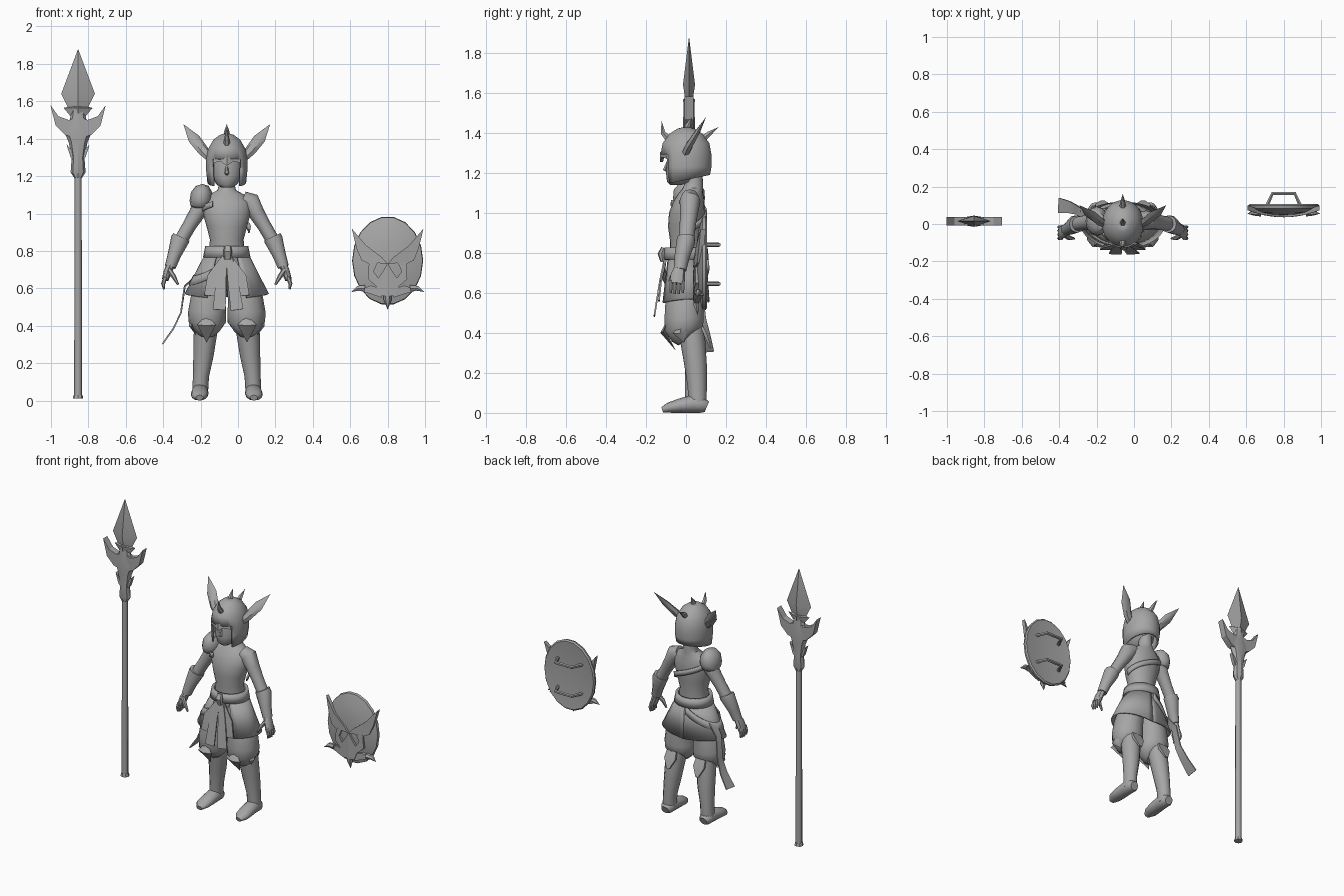
import bpy, bmesh, math
from mathutils import Vector

grey = bpy.data.materials.new("plain_grey")
grey.diffuse_color = (0.38, 0.38, 0.38, 1)
CX = -0.06                       # body centre line
AX = {'X': Vector((1, 0, 0)), 'Y': Vector((0, 1, 0)), 'Z': Vector((0, 0, 1))}


def finish(name, bm, thick=0, angle=40):
    bmesh.ops.remove_doubles(bm, verts=bm.verts, dist=1e-5)
    bmesh.ops.recalc_face_normals(bm, faces=bm.faces)
    me = bpy.data.meshes.new(name)
    bm.to_mesh(me)
    bm.free()
    me.polygons.foreach_set("use_smooth", [True] * len(me.polygons))
    me.set_sharp_from_angle(angle=math.radians(angle))
    me.materials.append(grey)
    ob = bpy.data.objects.new(name, me)
    bpy.context.collection.objects.link(ob)
    if thick:
        m = ob.modifiers.new("thickness", 'SOLIDIFY')
        m.thickness, m.offset = thick, 0
    return ob


def tube(name, pts, n=10, ref='X', axis=None, box=False, angle=40):
    """Loft of elliptical rings (x, y, z, r along ref, other r)."""
    bm, rings = bmesh.new(), []
    P = [Vector(p[:3]) for p in pts]
    for i, p in enumerate(pts):
        t = Vector(axis) if axis else P[min(i + 1, len(P) - 1)] - P[max(i - 1, 0)]
        t.normalize()
        v = t.cross(AX[ref]).normalized()
        u = v.cross(t)
        ru, rv = p[3], p[-1]
        off, k = (math.pi / 4, 1.414) if box else (0, 1)
        rings.append([bm.verts.new(P[i] + u * ru * k * math.cos(a) + v * rv * k * math.sin(a))
                      for a in (off + 2 * math.pi * j / n for j in range(n))])
    for a, b in zip(rings, rings[1:]):
        for j in range(n):
            bm.faces.new((a[j], a[(j + 1) % n], b[(j + 1) % n], b[j]))
    for r, p in ((rings[0], pts[0]), (rings[-1], pts[-1])):
        if p[3] > 0:
            bm.faces.new(r)
    return finish(name, bm, angle=angle)


def plate(name, pts, cx, y0, y1, bend=0, sides=(1, -1)):
    """Extruded x-z outline, mirrored about cx, optionally bowed backwards."""
    bm = bmesh.new()
    for s in sides:
        f, b = [[bm.verts.new((cx + s * x, y + bend * x * x, z)) for x, z in pts] for y in (y0, y1)]
        bm.faces.new(f)
        bm.faces.new(b)
        for i in range(len(pts)):
            j = (i + 1) % len(pts)
            bm.faces.new((f[i], f[j], b[j], b[i]))
    return finish(name, bm, angle=30)


def band(name, a0, a1, top, bot, n=20, thick=0.01, cy=0.0):
    """Strip round the body; top/bot give (rx, ry, z) for t in 0..1."""
    bm, rows = bmesh.new(), []
    for i in range(n + 1):
        t = i / n
        a = math.radians(a0 + (a1 - a0) * t)
        rows.append([bm.verts.new((CX + rx * math.cos(a), cy + ry * math.sin(a), z))
                     for rx, ry, z in (top(t), bot(t))])
    for (a, b), (c, d) in zip(rows, rows[1:]):
        bm.faces.new((a, c, d, b))
    return finish(name, bm, thick)


# ---- spear
SX, SY = -0.855, 0.015
def spear(name, rows, n, angle=30):
    tube(name, [(SX, SY, z, rx, ry) for z, rx, ry in rows], n, angle=angle)
spear("spear_shaft", [(0.02, .021, .021), (1.22, .019, .019)], 8, 50)
spear("spear_butt", [(0.01, .028, .028), (0.03, .024, .024)], 8)
spear("spear_socket", [(1.19, .02, .02), (1.22, .04, .028), (1.3, .034, .026), (1.38, .05, .03),
                       (1.44, .075, .03), (1.5, .045, .028), (1.57, .03, .025)], 8)
spear("spear_collar", [(1.52, .04, .025), (1.565, .078, .03), (1.572, .045, .02)], 4)
spear("spear_blade", [(1.56, .05, .018), (1.64, .09, .03), (1.88, 0, 0)], 4)
plate("spear_crescent", [(0, 1.40), (.07, 1.42), (.12, 1.47), (.148, 1.58), (.105, 1.52), (.05, 1.50),
                         (0, 1.52)], SX, SY - .022, SY + .022)
plate("spear_barbs", [(.02, 1.28), (.04, 1.3), (.062, 1.37), (.035, 1.34), (.02, 1.36)], SX, SY - .012, SY + .012)

# ---- shield
HX, HZ = 0.80, 0.748
tube("shield_disc", [(HX, y, HZ, rx, rz) for y, rx, rz in
     ((.085, 0, 0), (.106, .183, .228), (.098, .19, .237), (.082, .187, .233), (.062, .13, .165),
      (.052, .07, .09), (.048, 0, 0))], 18, axis=(0, -1, 0))
plate("shield_mask_horn", [(-.192, .92), (-.115, .83), (-.03, .765), (0, .73), (-.05, .735), (-.09, .725),
                           (-.14, .75), (-.165, .81)], HX, .036, .062, 1.0)
plate("shield_mask_cheek", [(-.1, .74), (-.055, .735), (-.075, .69), (-.05, .655), (-.02, .70), (0, .735),
                            (0, .56), (-.04, .56), (-.06, .61), (-.105, .65)], HX, .036, .062, 1.0)
plate("shield_mask_jaw", [(-.16, .59), (-.09, .57), (-.03, .55), (-.04, .6), (-.09, .615)], HX, .04, .064, 1.0)
for s in (1, -1):
    tube("shield_side_spike", [(HX + s * .12, .06, .60, .02), (HX + s * .16, .06, .60, .015),
                               (HX + s * .195, .055, .58, 0)], 6, ref='Y')
tube("shield_bottom_spike", [(HX, .055, .585, .02), (HX, .05, .54, .022, .016), (HX, .06, .485, 0)], 6)
for z in (.84, .645):
    tube("shield_handle", [(HX + x, y, z, .011) for x, y in
         ((-.09, .095), (-.06, .163), (.06, .163), (.09, .095))], 6, ref='Z')

# ---- torso, neck and head
tube("torso", [(CX, y, z, rx, ry) for z, rx, ry, y in
     ((.72, .1, .08, 0), (.8, .096, .082, 0), (.86, .09, .08, 0), (.93, .108, .09, 0), (1.0, .128, .09, .005),
      (1.06, .13, .078, .015), (1.10, .095, .06, .025), (1.125, .05, .05, .035), (1.15, .043, .045, .04),
      (1.22, .043, .045, .035))], 20, axis=(0, 0, 1))
tube("face", [(CX, y, z, rx, ry) for z, rx, ry, y in
     ((1.14, .03, .03, -.05), (1.155, .055, .06, -.035), (1.2, .083, .09, -.01), (1.26, .09, .096, 0),
      (1.32, .08, .09, 0), (1.36, .03, .03, 0))], 16, axis=(0, 0, 1))
tube("nose", [(CX, -.092, 1.255, .006), (CX, -.105, 1.215, .012), (CX, -.092, 1.205, .005)], 6)

# helmet shell with a face opening and a hem that drops at the front
bm = bmesh.new()
rows = ((1.425, .001, .001), (1.415, .035, .04), (1.39, .068, .08), (1.345, .094, .112), (1.29, .105, .122),
        (1.23, .105, .122), (1.165, .098, .115))
N = 28
rings = [[bm.verts.new((CX + rx * math.cos(a), ry * math.sin(a),
                        z + (ry * math.sin(a) * .22 if z < 1.2 else 0)))
          for a in (2 * math.pi * (j + .5) / N for j in range(N))] for z, rx, ry in rows]
for a, b in zip(rings, rings[1:]):
    for j in range(N):
        f = bm.faces.new((a[j], a[(j + 1) % N], b[(j + 1) % N], b[j]))
        c = f.calc_center_median()
        if c.z < 1.27 and c.y < 0 and abs(c.x - CX) < .068:
            bm.faces.remove(f)
finish("helmet", bm, .012)
plate("helmet_brow", [(0, 1.255), (.035, 1.28), (.075, 1.27), (.07, 1.295), (0, 1.305)], CX, -.13, -.115, 6)

# crest spikes: front, middle, back
for name, p in (("front", ((-.08, 1.36), (-.115, 1.40), (-.122, 1.46))),
                ("middle", ((.0, 1.40), (.01, 1.44), (.03, 1.478))),
                ("back", ((.075, 1.36), (.115, 1.395), (.162, 1.428)))):
    tube("helmet_spike_" + name, [(CX, p[0][0], p[0][1], .02), (CX, p[1][0], p[1][1], .014),
                                  (CX, p[2][0], p[2][1], 0)], 6)


# ---- paired parts
for s in (1, -1):
    def limb(name, pts, n=10, **k):
        return tube(name, [(CX + s * p[0],) + p[1:] for p in pts], n, **k)
    limb("helmet_ear", [(.085, -.005, 1.29, .02), (.125, .015, 1.335, .03, .02), (.175, .055, 1.40, .033, .014),
                        (.232, .10, 1.478, 0)], 6)
    limb("upper_arm", [(.085, .02, 1.075, .045), (.125, .02, 1.06, .056, .052), (.16, .015, 1.0, .043, .045),
                       (.20, .008, .935, .037, .04), (.25, 0, .85, .036, .038)], 12)
    limb("bracer", [(.243, 0, .875, .048, .046), (.25, 0, .86, .05, .047), (.28, -.02, .78, .036, .038),
                    (.302, -.03, .715, .03, .032)], 12)
    limb("palm", [(.298, -.03, .73, .022, .026), (.315, -.04, .69, .022, .036), (.33, -.045, .645, .018, .038)], 8)
    for i in range(4):
        y = -.076 + i * .02
        limb("finger", [(.328, y, .66, .012, .01), (.34, y, .625, .011, .01),
                        (.335, y, .592 + .006 * abs(i - 1.5), .006)], 6)
    limb("thumb", [(.31, -.06, .70, .014), (.285, -.075, .665, .013), (.26, -.078, .62, .006)], 6)
    limb("trouser_leg", [(.05, 0, .74, .055, .075), (.08, -.002, .64, .082, .09), (.1, -.008, .54, .094, .098),
                         (.105, -.01, .47, .102, .1), (.105, -.01, .42, .1, .098), (.107, 0, .385, .075, .078),
                         (.108, .01, .37, .055, .06)], 14)
    limb("shin", [(.108, .025, .42, .062, .065), (.115, .035, .35, .062, .062), (.125, .048, .24, .054, .056),
                  (.138, .056, .13, .043, .048), (.143, .058, .03, .042, .045)], 12)
    limb("foot", [(.143, .104, .03, .028), (.143, .085, .038, .042, .038), (.143, .03, .045, .045, .045),
                  (.145, -.03, .036, .047, .036), (.147, -.085, .026, .044, .026), (.145, -.118, .015, .02, .015)], 12)
    limb("knee_flap", [(.108, -.095, .455, .004, .003), (.108, -.115, .405, .05, .014), (.108, -.05, .31, 0)], 4)
    limb("knee_side_flap", [(.18, -.02, .44, .02), (.19, -.03, .40, .012, .035), (.165, -.01, .35, 0)], 4)
    limb("calf_flap", [(.108, .08, .43, .035, .006), (.108, .1, .385, .04, .008), (.108, .122, .325, .01, .004)],
         4, box=True)
    # skirt half: front edge to centre back
    a0, a1 = (-62, 90) if s > 0 else (242, 90)
    band("skirt_panel", a0, a1, lambda t: (.108, .096, .79),
         lambda t: (.225 - .01 * t, .128 - .015 * t, .55 + .02 * math.sin(3 * t)), 14, .01)
    # hanging front ribbons
    limb("front_ribbon", [(.01, -.105, .78, .014, .004), (.03, -.13, .66, .027, .004),
                          (.055 if s > 0 else .04, -.158, .485, .034, .004)], 4, box=True)
    limb("inner_ribbon", [(.01, -.1, .77, .014, .004), (.075, -.125, .66, .03, .004),
                          (.085, -.135, .56, .036, .004)], 4, box=True)

# ---- belt, sash, strap and shoulder pad
band("belt", 0, 360, lambda t: (.107, .1, .825), lambda t: (.119, .106, .765), 24, .016)
tube("belt_knot", [(CX + .005, -.112, .825, .018, .012), (CX + .005, -.122, .795, .024, .02),
                   (CX + .005, -.115, .755, .018, .012)], 8)
def sash(drop):
    def f(t):
        z = .775 - .11 * math.sin(math.pi * t) - drop
        k = (.79 - z) / .24
        return .114 + .118 * k, .104 + .03 * k, z
    return f
band("hip_sash", 285, 95, sash(0), sash(.05), 16, .012)
tube("sash_tail", [(-.22, .03, .67, .03, .004), (-.285, .06, .61, .025, .004), (-.305, .075, .47, .025, .004),
                   (-.345, .09, .385, .032, .004), (-.402, .10, .305, .04, .004)], 4, ref='Y', box=True)
band("back_strap", 0, 165, lambda t: (.125 + .008 * t, .096 - .006 * t, .93 + .15 * t),
     lambda t: (.118 + .016 * t, .094, .895 + .15 * t), 14, .008, .008)
band("chest_strap", 180, 235, lambda t: (.134, .094, 1.03 + .035 * t),
     lambda t: (.134, .096, 1.0 + .035 * t), 8, .008, .005)
tube("shoulder_pad", [(-.197 + x, .015, z, rx, ry) for x, z, rx, ry in
     ((.008, 1.158, 0, 0), (.006, 1.148, .034, .048), (.002, 1.115, .056, .076), (-.002, 1.07, .06, .08),
      (-.005, 1.04, .052, .07), (-.005, 1.03, .038, .055))], 12, axis=(0, 0, 1))
